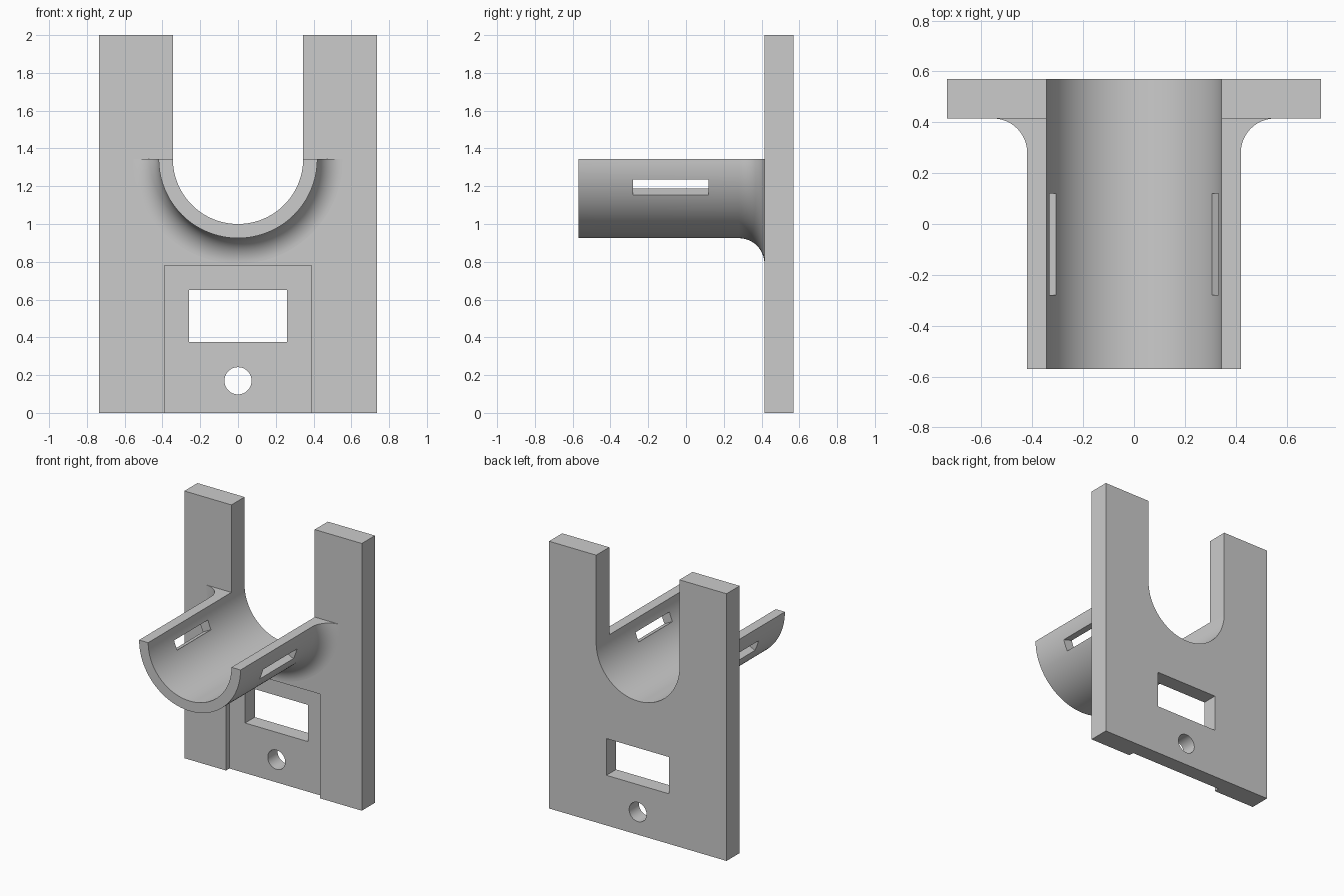
import bpy, bmesh
from math import sin, cos, pi, radians

default = bpy.data.objects.get("Cube")
if default:
    bpy.data.objects.remove(default, do_unlink=True)

# Main dimensions
HALF_W, BACK, PLATE_FRONT, FRONT = 0.735, 0.57, 0.415, -0.57
AXIS_Z, INNER, OUTER, FILLET = 1.345, 0.345, 0.42, 0.135
STEPS = 64

grey = bpy.data.materials.new("light grey")
grey.use_nodes = True
grey.diffuse_color = (0.6, 0.6, 0.6, 1)
grey.node_tree.nodes["Principled BSDF"].inputs["Base Color"].default_value = (0.6, 0.6, 0.6, 1)


def loft(name, rings):
    """Skin closed rings of points into a capped solid."""
    bm = bmesh.new()
    loops = [[bm.verts.new(p) for p in ring] for ring in rings]
    n = len(loops[0])
    for a, b in zip(loops, loops[1:]):
        for i in range(n):
            j = (i + 1) % n
            bm.faces.new((a[i], a[j], b[j], b[i]))
    bm.faces.new(loops[0][::-1])
    bm.faces.new(loops[-1])
    bmesh.ops.recalc_face_normals(bm, faces=bm.faces)
    mesh = bpy.data.meshes.new(name)
    bm.to_mesh(mesh)
    bm.free()
    mesh.materials.append(grey)
    ob = bpy.data.objects.new(name, mesh)
    bpy.context.collection.objects.link(ob)
    return ob


def prism(name, outline, y0, y1):
    """Extrude an (x, z) outline along y."""
    return loft(name, [[(x, y, z) for x, z in outline] for y in (y0, y1)])


def rect(x, z0, z1):
    return [(-x, z0), (x, z0), (x, z1), (-x, z1)]


def polar(radius, angle, z=AXIS_Z):
    return radius * cos(angle), z + radius * sin(angle)


def activate(ob):
    bpy.ops.object.select_all(action='DESELECT')
    ob.select_set(True)
    bpy.context.view_layer.objects.active = ob


def cut(target, cutter):
    cutter.hide_render = True
    mod = target.modifiers.new("cut", 'BOOLEAN')
    mod.operation, mod.solver, mod.object = 'DIFFERENCE', 'EXACT', cutter
    activate(target)
    bpy.ops.object.modifier_apply(modifier=mod.name)
    bpy.data.objects.remove(cutter, do_unlink=True)


# Upright plate with a U-shaped opening
u_edge = [polar(INNER, -pi * i / STEPS) for i in range(STEPS + 1)]
outline = [(-HALF_W, 0), (HALF_W, 0), (HALF_W, 2), (INNER, 2)] + u_edge
outline += [(-INNER, 2), (-HALF_W, 2)]
plate = prism("back_plate", outline, PLATE_FRONT, BACK)

# Shallow recess, window and screw hole
cut(plate, prism("recess_cutter", rect(0.39, -0.1, 0.78), 0.3, PLATE_FRONT + 0.04))
cut(plate, prism("window_cutter", rect(0.26, 0.375, 0.65), 0.3, 0.7))
hole = [polar(0.072, 2 * pi * i / 48, 0.17) for i in range(48)]
cut(plate, prism("hole_cutter", hole, 0.3, 0.7))

# Half-round cradle flaring into the plate with a fillet
profile = [(INNER, FRONT), (OUTER, FRONT)]
for i in range(17):
    a = pi / 2 * i / 16
    profile.append((OUTER + FILLET * (1 - cos(a)), PLATE_FRONT - FILLET * (1 - sin(a))))
profile.append((INNER, PLATE_FRONT))
rings = []
for i in range(STEPS + 1):
    a = -pi * i / STEPS
    rings.append([(r * cos(a), y, AXIS_Z + r * sin(a)) for r, y in profile])
cradle = loft("cradle", rings)

# Radial strap slots on both sides
for side in (-1, 1):
    corners = [polar(r, radians(-d)) for r, d in ((0.3, 15.2), (0.48, 15.2), (0.48, 27), (0.3, 27))]
    cut(cradle, prism("slot_cutter", [(side * x, z) for x, z in corners], -0.28, 0.12))

for ob in (plate, cradle):
    activate(ob)
    bpy.ops.object.shade_smooth_by_angle(angle=radians(30))
